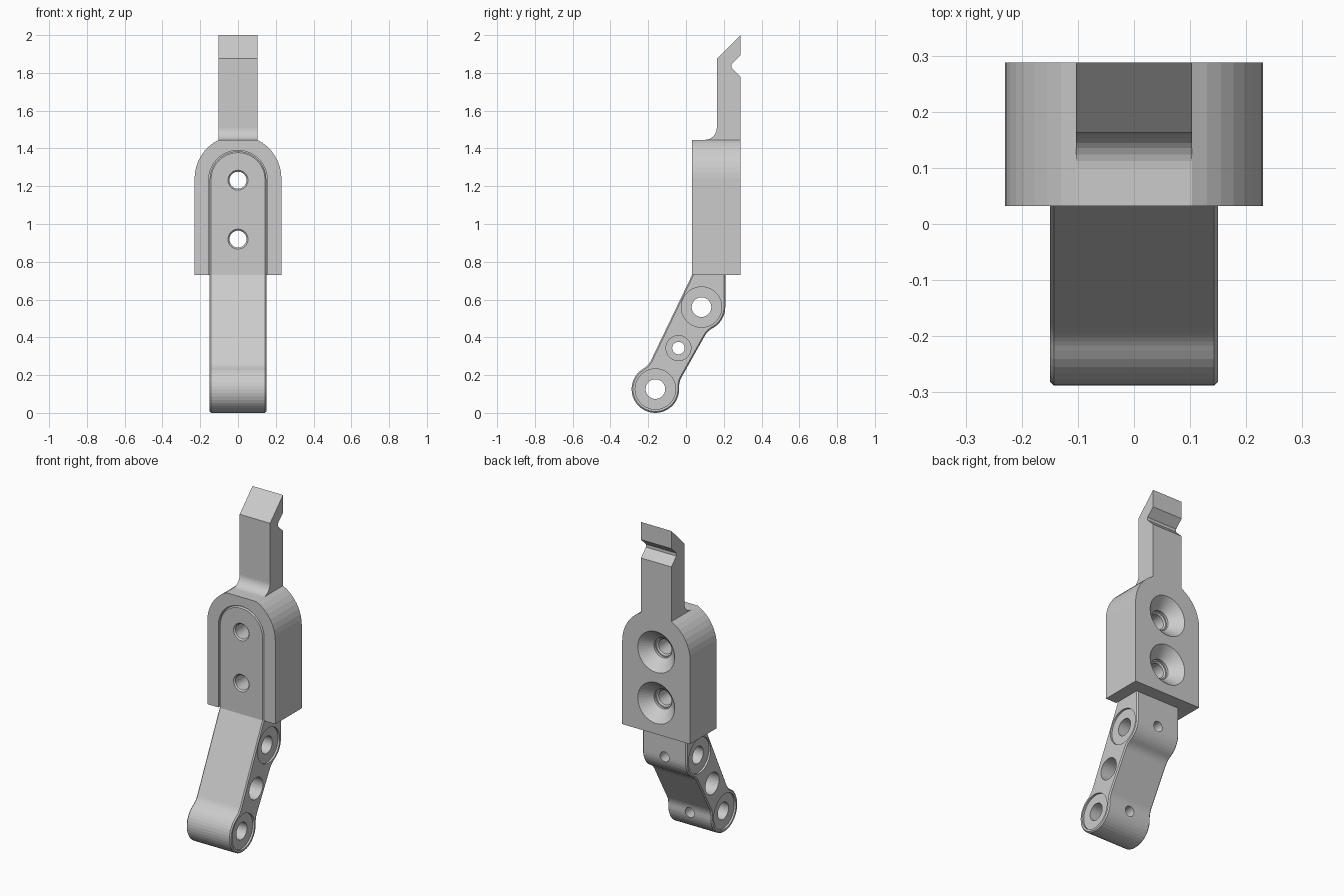
import bpy, bmesh
from math import sin, cos, pi, atan2, sqrt, radians
from mathutils import Vector

if "Cube" in bpy.data.objects:
    bpy.data.objects.remove(bpy.data.objects["Cube"])


def finish(bm, name):
    bmesh.ops.recalc_face_normals(bm, faces=bm.faces[:])
    me = bpy.data.meshes.new(name)
    bm.to_mesh(me)
    bm.free()
    ob = bpy.data.objects.new(name, me)
    bpy.context.collection.objects.link(ob)
    return ob


def prism(name, pts, axis, a, b):
    """Extrude a 2D outline (y,z for axis X; x,z for axis Y) from a to b."""
    bm = bmesh.new()
    put = (lambda p, t: (t, p[0], p[1])) if axis == 'X' else (lambda p, t: (p[0], t, p[1]))
    lo = [bm.verts.new(put(p, a)) for p in pts]
    hi = [bm.verts.new(put(p, b)) for p in pts]
    bm.faces.new(lo)
    bm.faces.new(hi)
    for i in range(len(pts)):
        j = (i + 1) % len(pts)
        bm.faces.new((lo[i], lo[j], hi[j], hi[i]))
    return finish(bm, name)


def lathe(axis, c, prof, n=40):
    """Stepped round cutter: prof = (position along axis, radius), c = centre of circle."""
    bm = bmesh.new()
    rings = []
    for t, r in prof:
        ring = []
        for k in range(n):
            u, v = c[0] + r * cos(2 * pi * k / n), c[1] + r * sin(2 * pi * k / n)
            ring.append(bm.verts.new((t, u, v) if axis == 'X' else (u, t, v)))
        rings.append(ring)
    bm.faces.new(rings[0])
    bm.faces.new(rings[-1])
    for r0, r1 in zip(rings, rings[1:]):
        for k in range(n):
            m = (k + 1) % n
            bm.faces.new((r0[k], r0[m], r1[m], r1[k]))
    return finish(bm, "cutter")


def apply(ob, mod):
    bpy.context.view_layer.objects.active = ob
    bpy.ops.object.modifier_apply(modifier=mod.name)


def boolean(ob, other, op='DIFFERENCE'):
    m = ob.modifiers.new("bool", 'BOOLEAN')
    m.operation, m.solver, m.object = op, 'EXACT', other
    apply(ob, m)
    bpy.data.objects.remove(other)


def arc(c, r, a0, a1, n):
    return [Vector((c[0] + r * cos(a0 + (a1 - a0) * i / n),
                    c[1] + r * sin(a0 + (a1 - a0) * i / n))) for i in range(n + 1)]


def fillet(c, R, along, nrm, h, f):
    """Concave blend from a circle to a line at offset h from its centre."""
    s = sqrt((R + f) ** 2 - (h + f) ** 2)
    d = along * s + nrm * (h + f)
    a0, a1 = atan2(-d.y, -d.x), atan2(-nrm.y, -nrm.x)
    a1 = a0 + (a1 - a0 + pi) % (2 * pi) - pi
    return arc(c + d, f, a0, a1, 6), atan2(d.y, d.x)


def arch(r, zc, z0):
    return [(-r, z0), (r, z0)] + arc((0, zc), r, 0, pi, 20)


FRONT, BACK, SEAT = 0.032, 0.288, 0.208     # y planes
SCREWS = (0.92, 1.232)                      # z of the two fixing screws

# Housing: arched block clipped flat at the top
W, R, ZC = 0.103, 0.23, 1.24
a = atan2(sqrt(R * R - W * W), W)
ztop = ZC + R * sin(a)
outline = ([(-R, 0.73), (R, 0.73)] + arc((0, ZC), R, 0, a, 8)
           + arc((0, ZC), R, pi - a, pi, 8))
housing = prism("housing", outline, 'Y', FRONT, BACK)

# Blade with root fillet, slanted tip and rear notch
blade = prism("blade", [(0.10, 1.41), (BACK, 1.41), (BACK, 1.78), (0.24, 1.828), (0.24, 1.846),
                        (BACK, 1.892), (BACK, 2.0), (0.163, 1.875)]
              + arc((0.10, ztop + 0.063), 0.063, 0, -pi / 2, 8), 'X', -W, W)
boolean(housing, blade, 'UNION')

# Slot for the lever, and countersunk screw seats in the back
boolean(housing, prism("cutter", arch(0.155, 1.235, 0.6), 'Y', -0.1, SEAT))
for z in SCREWS:
    boolean(housing, lathe('Y', (0, z), [(0.19, 0.06), (0.223, 0.06), (BACK, 0.125), (0.308, 0.145)]))

# Lever: side profile crossed with an arched front profile
low, high, r = Vector((-0.162, 0.126)), Vector((0.082, 0.56)), 0.126
axis = (high - low).normalized()
nback = Vector((axis.y, -axis.x))
bend = Vector((FRONT, 0.73))
fd = Vector((0.433, 0.901)).normalized()
nfront = Vector((-fd.y, fd.x))
f1, a1 = fillet(low, r, fd, nfront, (bend - low).dot(nfront), 0.1)
f2, a2 = fillet(low, r, axis, nback, 0.09, 0.1)
f3, a3 = fillet(high, r, -axis, nback, 0.09, 0.1)
side = ([(FRONT, 1.6), bend] + f1[::-1] + arc(low, r, a1, a2 + 2 * pi, 28)[1:-1] + f2
        + f3[::-1] + arc(high, r, a3, 0, 8)[1:] + [(SEAT, 1.6)])
lever = prism("lever", side, 'X', -0.3, 0.3)
boolean(lever, prism("cutter", arch(0.15, 1.235, -0.2), 'Y', -0.6, 0.6), 'INTERSECT')
bev = lever.modifiers.new("chamfer", 'BEVEL')
bev.width, bev.segments, bev.limit_method, bev.angle_limit = 0.007, 1, 'ANGLE', radians(50)
apply(lever, bev)


# Pivot bores with counterbores on both sides
def bore(c, big, small, depth):
    e = 0.15 - depth
    boolean(lever, lathe('X', c, [(-0.2, big), (-e, big), (-e, small),
                                  (e, small), (e, big), (0.2, big)]))


bore(low, 0.107, 0.052, 0.012)
bore(high, 0.107, 0.052, 0.012)
bore((low + high) / 2, 0.066, 0.033, 0.09)

# Set-screw holes from the back into the pivot bores
for c in (low, high):
    boolean(lever, lathe('Y', (0, c.y), [(c.x, 0.031), (c.x + 0.2, 0.031)], 24))

# Fixing screw holes, chamfered at both ends
for z in SCREWS:
    boolean(lever, lathe('Y', (0, z), [(FRONT - 0.02, 0.073), (FRONT + 0.008, 0.045),
                                       (SEAT - 0.008, 0.045), (SEAT + 0.02, 0.073)], 32))
